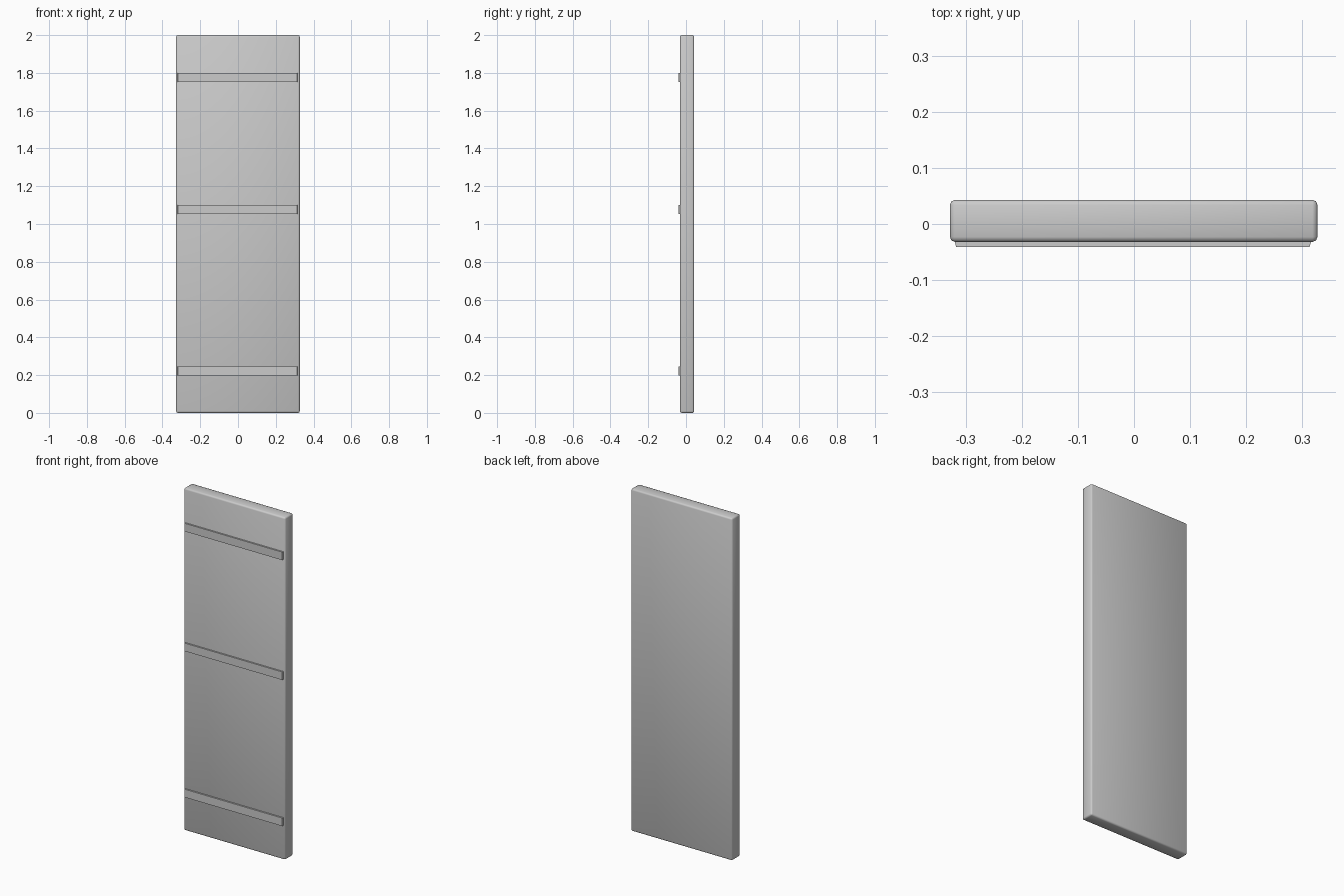
import bpy, bmesh

if "Cube" in bpy.data.objects:
    bpy.data.objects.remove(bpy.data.objects["Cube"])


def box(name, x, y, z, bevel=0.0, segments=1, smooth=False, taper=0.0):
    """Box from (min, max) ranges; taper narrows the front face ends."""
    bm = bmesh.new()
    bmesh.ops.create_cube(bm, size=1)
    for v in bm.verts:
        front = v.co.y < 0
        side = 1 if v.co.x > 0 else -1
        v.co.x = x[side > 0] - (side * taper if front else 0)
        v.co.y = y[not front]
        v.co.z = z[v.co.z > 0]
    if bevel:
        bmesh.ops.bevel(bm, geom=bm.edges[:], offset=bevel, segments=segments,
                        profile=0.5, affect='EDGES')
    bmesh.ops.recalc_face_normals(bm, faces=bm.faces[:])
    for f in bm.faces:
        f.smooth = smooth
    me = bpy.data.meshes.new(name)
    bm.to_mesh(me)
    bm.free()
    ob = bpy.data.objects.new(name, me)
    bpy.context.collection.objects.link(ob)
    return ob


# Door slab with softened edges
box("door_panel", (-0.328, 0.327), (-0.032, 0.043), (0.0, 2.0),
    bevel=0.009, segments=2, smooth=True)

# Three horizontal battens on the front
for label, z0 in (("lower", 0.199), ("middle", 1.053), ("upper", 1.753)):
    box(label + "_batten", (-0.321, 0.317), (-0.041, -0.026), (z0, z0 + 0.047),
        taper=0.004)
